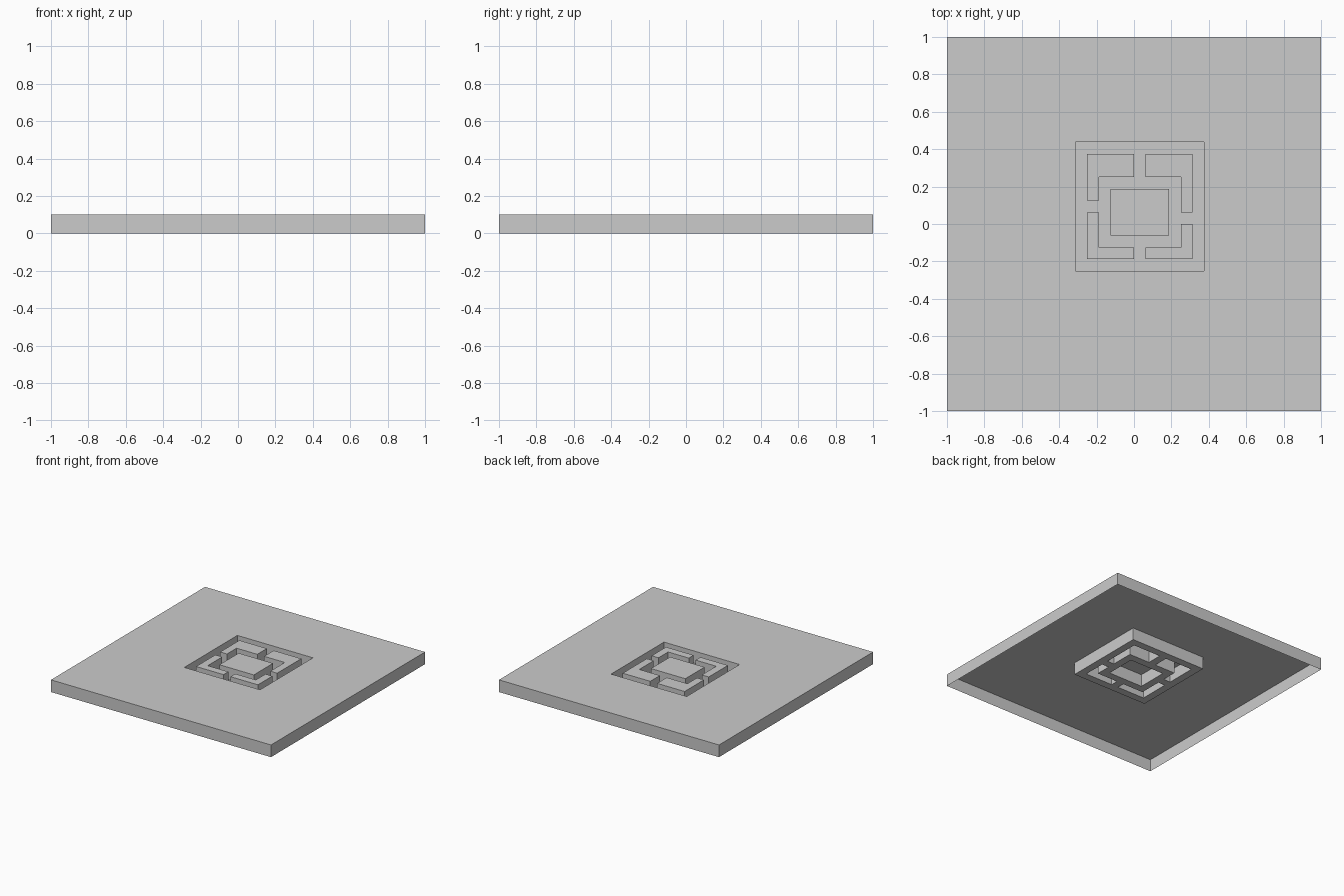
import bpy, bmesh

if "Cube" in bpy.data.objects:
    bpy.data.objects.remove(bpy.data.objects["Cube"])

U = 1 / 16      # layout module of the recessed pattern
H = 0.1         # slab height

grey = bpy.data.materials.new("light grey")
grey.diffuse_color = (0.6, 0.6, 0.6, 1)
grey.use_nodes = True
grey.node_tree.nodes["Principled BSDF"].inputs["Base Color"].default_value = grey.diffuse_color


def rect(x0, y0, x1, y1):
    return [(x0, y0), (x1, y0), (x1, y1), (x0, y1)]


def make(name, build):
    bm = bmesh.new()
    build(bm)
    me = bpy.data.meshes.new(name)
    bm.to_mesh(me)
    bm.free()
    me.materials.append(grey)
    ob = bpy.data.objects.new(name, me)
    bpy.context.collection.objects.link(ob)
    return ob


def ring(bm, loop, z):
    return [bm.verts.new((x * U, y * U, z)) for x, y in loop]


def walls(bm, low, high, inward=False):
    # vertical strip between two counter-clockwise rings
    n = len(low)
    for i in range(n):
        j = (i + 1) % n
        quad = [low[i], low[j], high[j], high[i]]
        bm.faces.new(quad[::-1] if inward else quad)


def plate(bm, rings):
    # flat face with holes, facing up
    edges = []
    for r in rings:
        for a, b in zip(r, r[1:] + r[:1]):
            edges.append(bm.edges.get((a, b)) or bm.edges.new((a, b)))
    res = bmesh.ops.triangle_fill(bm, use_beauty=True, use_dissolve=False,
                                  edges=edges, normal=(0, 0, 1))
    for f in res["geom"]:
        if isinstance(f, bmesh.types.BMFace):
            f.normal_update()
            if f.normal.z < 0:
                f.normal_flip()


slab = rect(-16, -16, 16, 16)
pit = rect(-5, -4, 6, 7)

# raised islands inside the pit: four corner brackets and a central block
islands = {
    "bracket_back_left": [(-4, 2), (-3, 2), (-3, 4), (0, 4), (0, 6), (-4, 6)],
    "bracket_back_right": [(1, 4), (4, 4), (4, 1), (5, 1), (5, 6), (1, 6)],
    "bracket_front_right": [(1, -3), (5, -3), (5, 0), (4, 0), (4, -2), (1, -2)],
    "bracket_front_left": [(-4, -3), (0, -3), (0, -2), (-3, -2), (-3, 1), (-4, 1)],
    "centre_block": rect(-2, -1, 3, 3),
}


# open-bottomed slab with a square opening and the pit walls
def build_slab(bm):
    outer, hole = ring(bm, slab, H), ring(bm, pit, H)
    walls(bm, ring(bm, slab, 0), outer)
    walls(bm, ring(bm, pit, 0), hole, inward=True)
    plate(bm, [outer, hole])


# pit floor, open beneath each hollow island
def build_floor(bm):
    plate(bm, [ring(bm, l, 0) for l in (pit, *islands.values())])


make("slab", build_slab)
make("pit_floor", build_floor)

for name, loop in islands.items():
    def build_island(bm, loop=loop):
        top = ring(bm, loop, H)
        walls(bm, ring(bm, loop, 0), top)
        bm.faces.new(top)
    make(name, build_island)
